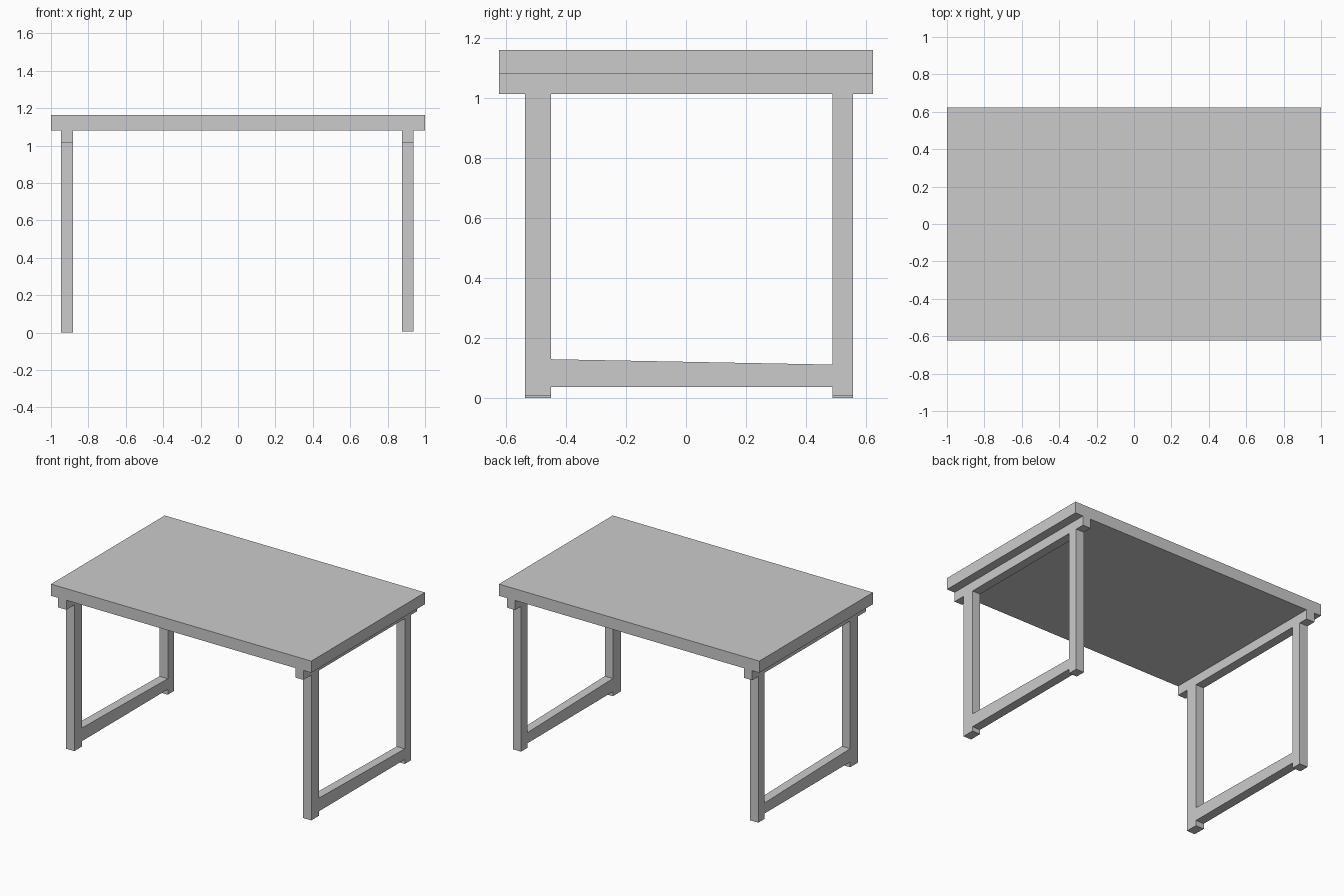
import bpy, bmesh
from mathutils import Vector

if "Cube" in bpy.data.objects:
    bpy.data.objects.remove(bpy.data.objects["Cube"])

BEAM_Z, TOP_Z, HEIGHT = 1.015, 1.081, 1.162
HALF_DEPTH = 0.624


def finish(name, bm):
    bmesh.ops.recalc_face_normals(bm, faces=bm.faces)
    mesh = bpy.data.meshes.new(name)
    bm.to_mesh(mesh)
    bm.free()
    obj = bpy.data.objects.new(name, mesh)
    bpy.context.collection.objects.link(obj)
    return obj


def extruded_profile(name, loops, x0, x1):
    """Fill (y, z) loops, later loops being holes, and extrude along x."""
    bm = bmesh.new()
    for loop in loops:
        vs = [bm.verts.new((x0, y, z)) for y, z in loop]
        for a, b in zip(vs, vs[1:] + vs[:1]):
            bm.edges.new((a, b))
    bmesh.ops.triangle_fill(bm, use_beauty=True, edges=bm.edges[:], normal=(1, 0, 0))
    bmesh.ops.dissolve_limit(bm, angle_limit=0.01, verts=bm.verts[:], edges=bm.edges[:])
    res = bmesh.ops.extrude_face_region(bm, geom=bm.faces[:], use_keep_orig=True)
    moved = [g for g in res["geom"] if isinstance(g, bmesh.types.BMVert)]
    bmesh.ops.translate(bm, verts=moved, vec=Vector((x1 - x0, 0, 0)))
    return finish(name, bm)


# Tabletop slab
d = HALF_DEPTH
extruded_profile("tabletop", [[(-d, TOP_Z), (d, TOP_Z), (d, HEIGHT), (-d, HEIGHT)]], -1, 1)

# Leg frame: top beam, two uneven legs and a tapering low stretcher
front_out, front_in, back_in, back_out = -0.537, -0.45, 0.489, 0.558


def frame_loops(foot):
    outer = [(-d, TOP_Z), (-d, BEAM_Z), (front_out, BEAM_Z), (front_out, foot),
             (front_in, foot), (front_in, 0.037), (back_in, 0.037), (back_in, foot),
             (back_out, foot), (back_out, BEAM_Z), (d, BEAM_Z), (d, TOP_Z)]
    opening = [(front_in, 0.129), (back_in, 0.111), (back_in, BEAM_Z), (front_in, BEAM_Z)]
    return [outer, opening]


for name, x0, x1, foot in (("left_leg_frame", -0.946, -0.882, 0.0),
                           ("right_leg_frame", 0.877, 0.939, 0.006)):
    extruded_profile(name, frame_loops(foot), x0, x1)
